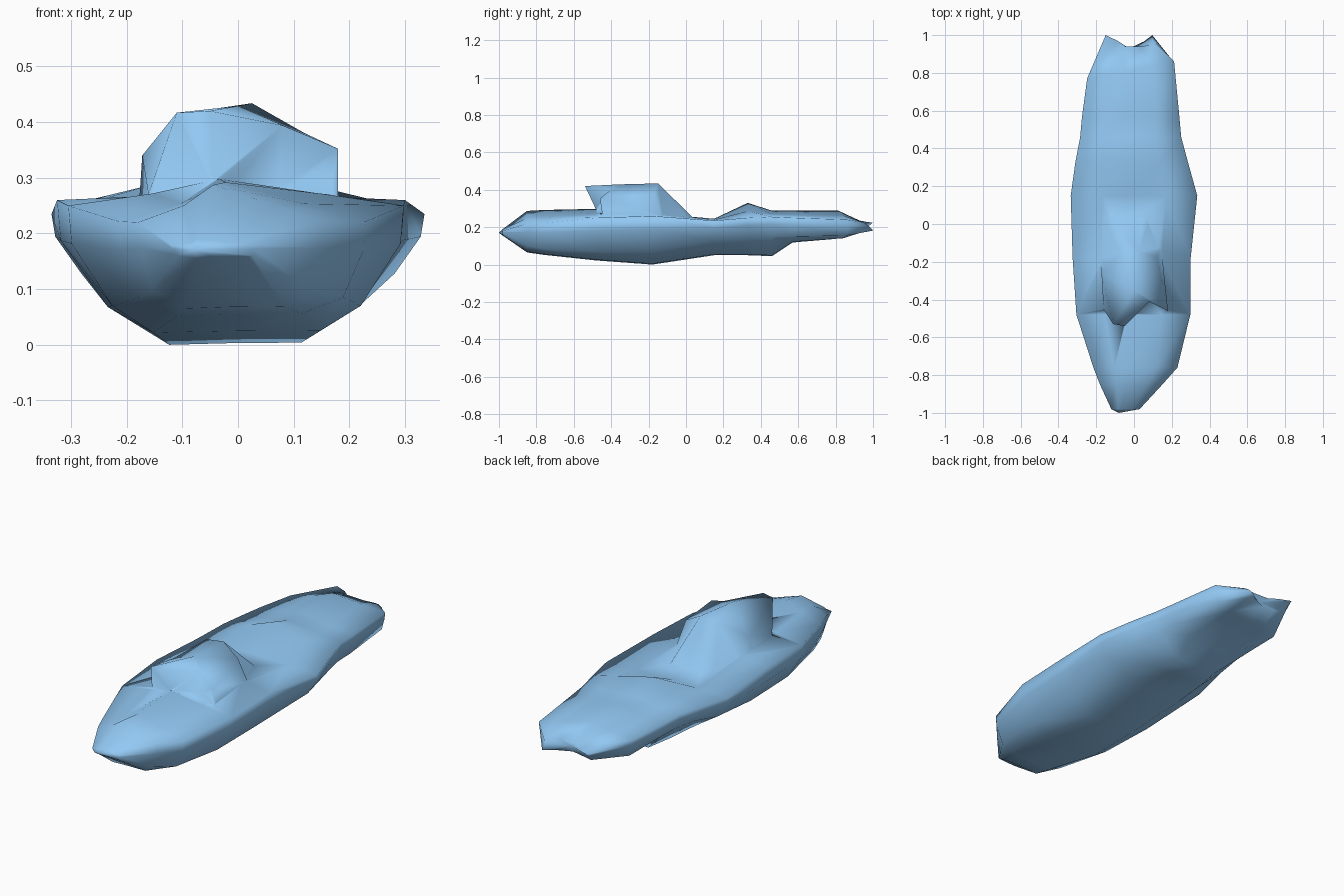
import bpy, bmesh

blue = bpy.data.materials.new("hull_blue")
blue.diffuse_color = (0.29, 0.58, 0.9, 1)


def finish(name, bm):
    bmesh.ops.triangulate(bm, faces=[f for f in bm.faces if len(f.verts) > 4])
    bmesh.ops.recalc_face_normals(bm, faces=bm.faces)
    for f in bm.faces:
        f.smooth = True
    me = bpy.data.meshes.new(name)
    bm.to_mesh(me)
    bm.free()
    me.materials.append(blue)
    ob = bpy.data.objects.new(name, me)
    bpy.context.collection.objects.link(ob)
    return ob


def bridge(bm, a, b):
    n = len(a)
    for i in range(n):
        bm.faces.new((a[i], a[(i + 1) % n], b[(i + 1) % n], b[i]))


def fan(bm, ring, co):
    c = bm.verts.new(co)
    for i in range(len(ring)):
        bm.faces.new((ring[i], ring[(i + 1) % len(ring)], c))


# Hull stations: y, left x, right x, rail z, deck z, chine z, chine width, bottom z, bottom width
stations = [
    (-0.98, -0.12, 0.03, 0.18, 0.19, 0.16, 0.90, 0.155, 0.6),
    (-0.85, -0.18, 0.15, 0.22, 0.287, 0.10, 0.85, 0.065, 0.55),
    (-0.76, -0.215, 0.23, 0.222, 0.292, 0.085, 0.82, 0.052, 0.5),
    (-0.48, -0.305, 0.298, 0.25, 0.298, 0.07, 0.74, 0.022, 0.5),
    (-0.18, -0.325, 0.30, 0.26, 0.275, 0.068, 0.72, 0.00, 0.38),
    (0.15, -0.335, 0.335, 0.235, 0.245, 0.128, 0.84, 0.05, 0.48),
    (0.33, -0.31, 0.285, 0.25, 0.33, 0.145, 0.88, 0.05, 0.46),
    (0.46, -0.285, 0.25, 0.255, 0.288, 0.15, 0.90, 0.045, 0.40),
    (0.57, -0.275, 0.24, 0.25, 0.288, 0.15, 0.92, 0.118, 0.5),
    (0.82, -0.248, 0.212, 0.24, 0.29, 0.155, 0.92, 0.137, 0.5),
    (0.99, -0.15, 0.10, 0.225, 0.23, 0.182, 0.97, 0.178, 0.6),
]

bm = bmesh.new()
rings = []
for y, xl, xr, zs, zd, zc, cw, zb, bw in stations:
    mid = (xl + xr) / 2
    rail = zs * 0.62 + zc * 0.38
    shoulder = zs * 0.55 + zd * 0.45
    zl = zc + (0.025 if 0.2 < y < 0.7 else 0)      # left aft undercut
    pts = [(xl, zs), (xl * 0.5 + mid * 0.5, shoulder), (mid - 0.03, zd),
           (xr * 0.5 + mid * 0.5, shoulder), (xr, zs), (xr * 0.98, rail),
           (xr * cw, zc), (xr * bw, zb + 0.004), (mid, zb + 0.003),
           (xl * bw, zb), (xl * cw, zl), (xl * 0.98, rail)]
    rings.append([bm.verts.new((x, y, z)) for x, z in pts])
for a, b in zip(rings, rings[1:]):
    bridge(bm, a, b)
# Pointed bow
fan(bm, rings[0], (-0.08, -1.0, 0.17))
# Skewed shoulders, then a notched stern with uneven corners
for v in rings[-2]:
    v.co.y += 0.2 * v.co.x
stern_y = (1.0, 0.97, 0.94, 0.94, 0.95, 0.975, 1.0, 0.97, 0.93, 0.94, 0.96, 0.98)
for v, y in zip(rings[-1], stern_y):
    v.co.y = y
fan(bm, rings[-1], (-0.01, 0.92, 0.20))
hull = finish("boat", bm)

# Cabin: base outline sunk in the hull and raised roof outline
base = [(-0.04, -0.46, 0.25), (0.07, -0.39, 0.25), (0.18, -0.44, 0.22),
        (0.155, -0.12, 0.22), (0.07, 0.07, 0.22), (-0.12, 0.07, 0.22),
        (-0.18, -0.20, 0.22), (-0.175, -0.43, 0.23)]
roof = [(-0.05, -0.54, 0.42), (0.08, -0.41, 0.394), (0.18, -0.46, 0.352),
        (0.12, -0.17, 0.38), (0.025, -0.15, 0.434), (-0.07, -0.15, 0.42),
        (-0.172, -0.26, 0.34), (-0.11, -0.53, 0.417)]
bm = bmesh.new()
lower = [bm.verts.new(p) for p in base]
upper = [bm.verts.new(p) for p in roof]
bridge(bm, lower, upper)
fan(bm, upper, (0.0, -0.35, 0.429))
fan(bm, lower, (0, -0.2, 0.2))
cabin = finish("cabin_helper", bm)

# Fuse the cabin with the hull into one smooth skin
mod = hull.modifiers.new("fuse", 'BOOLEAN')
mod.operation = 'UNION'
mod.solver = 'EXACT'
mod.object = cabin
bpy.context.view_layer.objects.active = hull
bpy.ops.object.modifier_apply(modifier=mod.name)
bpy.data.objects.remove(cabin)
for p in hull.data.polygons:
    p.use_smooth = True
